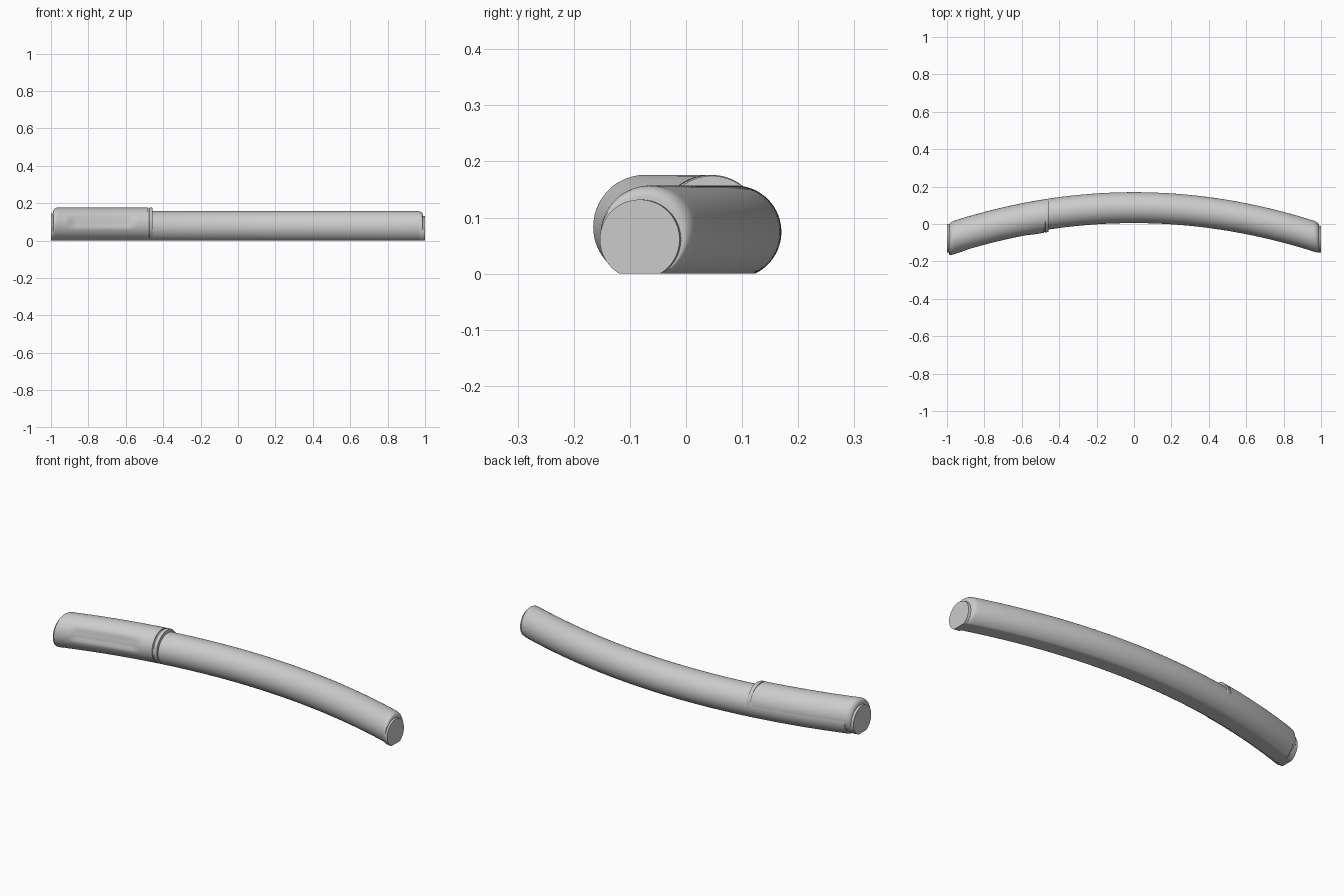
import bpy
import bmesh
from math import sin, cos, pi

SEGMENTS = 96

cube = bpy.data.objects.get("Cube")
if cube:
    bpy.data.objects.remove(cube, do_unlink=True)

grey = bpy.data.materials.new("light_grey")
grey.use_nodes = True
grey.diffuse_color = (0.6, 0.6, 0.6, 1)
grey.node_tree.nodes["Principled BSDF"].inputs["Base Color"].default_value = (0.6, 0.6, 0.6, 1)


def spine(x):
    """Sideways bow of the whole tube."""
    return 0.0875 - 0.165 * x * x


def smoothstep(a, b, v):
    t = min(1, max(0, (v - a) / (b - a)))
    return t * t * (3 - 2 * t)


def spaced(a, b, n):
    return [a + (b - a) * i / n for i in range(n + 1)]


def no_dent(x, z, side):
    return 0


def grip_dent(x, z, side):
    """Depth of the soft finger groove along the front of the grip."""
    if side > 0:
        return 0
    along = smoothstep(-0.92, -0.87, x) * (1 - smoothstep(-0.6, -0.53, x))
    across = smoothstep(0.06, 0.095, z) * (1 - smoothstep(0.11, 0.15, z))
    return 0.008 * along * across


def sweep(name, stations, dent=no_dent):
    """Loft upright circles (x, radius, y offset, centre z), flattened on the floor."""
    bm = bmesh.new()
    rings = []
    for x, r, dy, cz in stations:
        ring = []
        for i in range(SEGMENTS):
            a = 2 * pi * i / SEGMENTS
            z = cz + r * sin(a)
            y = spine(x) + dy + r * cos(a) + dent(x, z, cos(a))
            ring.append(bm.verts.new((x, y, max(z, 0))))
        rings.append(ring)
    for a, b in zip(rings, rings[1:]):
        for i in range(SEGMENTS):
            j = (i + 1) % SEGMENTS
            bm.faces.new((a[i], a[j], b[j], b[i]))
    bm.faces.new(rings[0])
    bm.faces.new(rings[-1])
    bmesh.ops.recalc_face_normals(bm, faces=bm.faces)
    mesh = bpy.data.meshes.new(name)
    bm.to_mesh(mesh)
    bm.free()
    mesh.materials.append(grey)
    obj = bpy.data.objects.new(name, mesh)
    bpy.context.collection.objects.link(obj)
    bpy.ops.object.select_all(action="DESELECT")
    obj.select_set(True)
    bpy.context.view_layer.objects.active = obj
    bpy.ops.object.shade_smooth_by_angle(angle=0.6)
    return obj


def rounded_end(x0, x1, r, dy, cz, inset, drop, n=6):
    """Stations that roll the edge over from x0 to x1."""
    out = []
    for i in range(1, n + 1):
        a = pi / 2 * i / n
        k = 1 - cos(a)
        out.append((x0 + (x1 - x0) * sin(a), r - inset * k, dy - 0.004 * k, cz - drop * k))
    return out


# Long curved body with a rolled tip
body = [(x, 0.0825, 0, 0.0745) for x in spaced(-0.96, 0.96, 64)]
body += rounded_end(0.96, 0.988, 0.0825, 0, 0.0745, 0.009, 0.01)
sweep("curved_body", body)

# Thicker grip with a rolled butt and a finger groove
grip = rounded_end(-0.965, -0.988, 0.089, -0.007, 0.087, 0.011, 0.012)[::-1]
grip += [(x, 0.089, -0.007, 0.087) for x in spaced(-0.965, -0.482, 60)]
sweep("grip", grip, grip_dent)

# Collar at the end of the grip, with a fine groove behind it
sweep("collar_groove", [(x, 0.086, -0.006, 0.085) for x in (-0.49, -0.47)])
sweep("collar", [(-0.476, 0.087, -0.007, 0.087), (-0.473, 0.089, -0.007, 0.087),
                 (-0.461, 0.089, -0.007, 0.087), (-0.457, 0.087, -0.007, 0.087)])

# Flat end plugs
sweep("tip_plug", [(0.97, 0.071, -0.009, 0.061), (1.0, 0.071, -0.005, 0.061)])
sweep("butt_plug", [(-1.0, 0.076, 0, 0.069), (-0.97, 0.076, -0.006, 0.069)])
